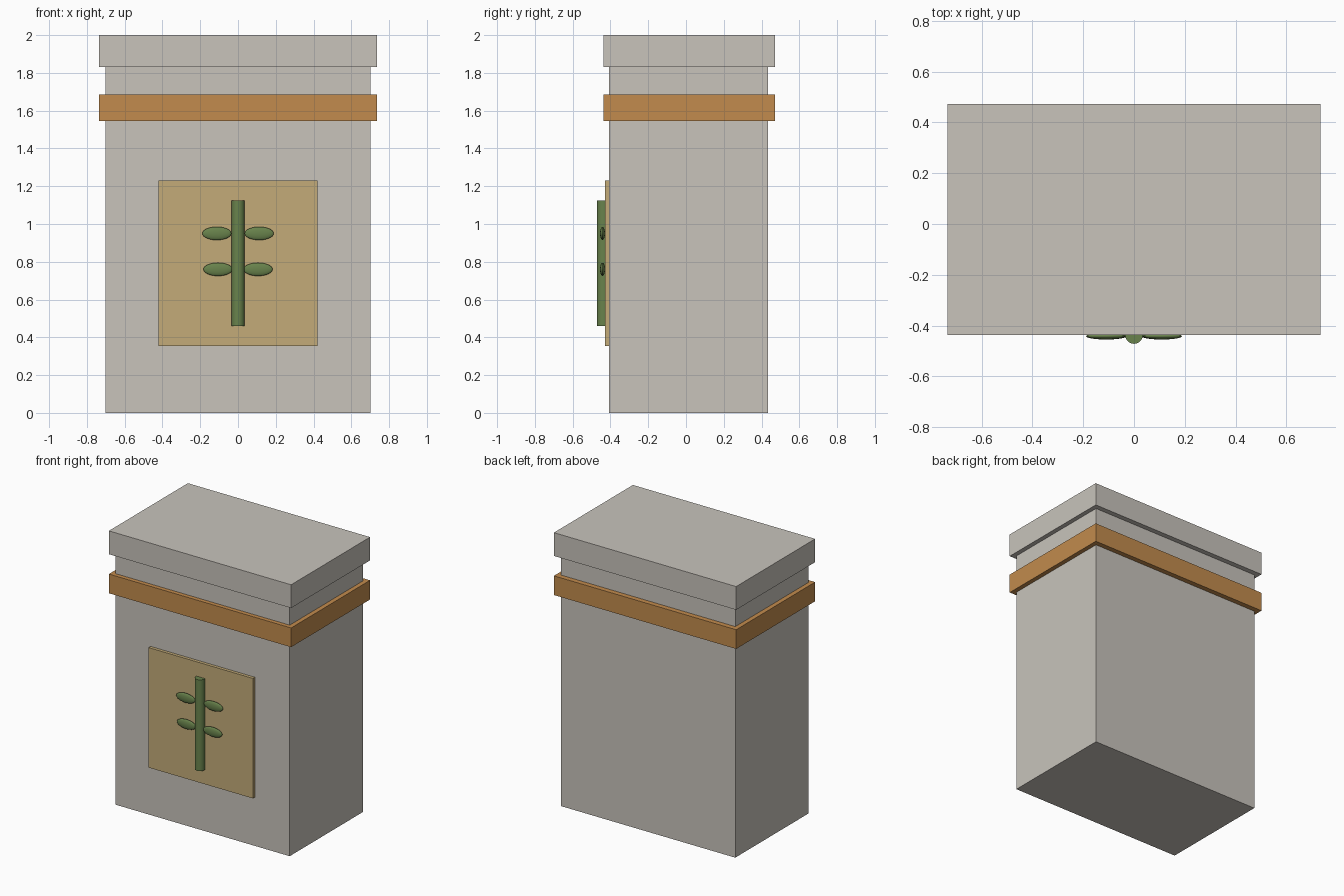
import bpy
import math

if "Cube" in bpy.data.objects:
    bpy.data.objects.remove(bpy.data.objects["Cube"], do_unlink=True)


def material(name, rgb):
    m = bpy.data.materials.new(name)
    m.use_nodes = True
    m.diffuse_color = (*rgb, 1)
    m.node_tree.nodes["Principled BSDF"].inputs["Base Color"].default_value = (*rgb, 1)
    return m


stone = material("warm grey", (0.58, 0.55, 0.50))
amber = material("amber brown", (0.54, 0.26, 0.075))
tan = material("tan", (0.546, 0.41, 0.19))
green = material("leaf green", (0.14, 0.225, 0.072))


def finish(name, mat, scale=(1, 1, 1), smooth=False):
    ob = bpy.context.object
    ob.name = name
    ob.scale = scale
    bpy.ops.object.transform_apply(location=False, rotation=False, scale=True)
    ob.data.materials.append(mat)
    if smooth:
        bpy.ops.object.shade_smooth_by_angle(angle=math.radians(40))
    return ob


def box(name, mat, half_width, front, back, bottom, top):
    bpy.ops.mesh.primitive_cube_add(size=1, location=(0, (front + back) / 2, (bottom + top) / 2))
    return finish(name, mat, (2 * half_width, back - front, top - bottom))


# Canister body, lid and the band around the neck
box("body", stone, 0.702, -0.407, 0.435, 0, 1.85)
box("lid", stone, 0.735, -0.438, 0.472, 1.83, 2)
box("band", amber, 0.735, -0.438, 0.472, 1.545, 1.685)

# Front label
box("label", tan, 0.421, -0.43, -0.405, 0.355, 1.23)

# Raised sprig: a stem with two pairs of leaves
bpy.ops.mesh.primitive_cylinder_add(vertices=32, radius=0.035, depth=0.665,
                                    location=(0, -0.437, 0.793))
finish("stem", green, smooth=True)

for level, z, reach in (("lower", 0.76, 0.106), ("upper", 0.95, 0.112)):
    for side, sign in (("left", 1), ("right", -1)):
        bpy.ops.mesh.primitive_uv_sphere_add(segments=32, ring_count=16, radius=1,
                                             location=(sign * reach, -0.442, z))
        finish(f"{level}_{side}_leaf", green, (0.077, 0.013, 0.035), smooth=True)
